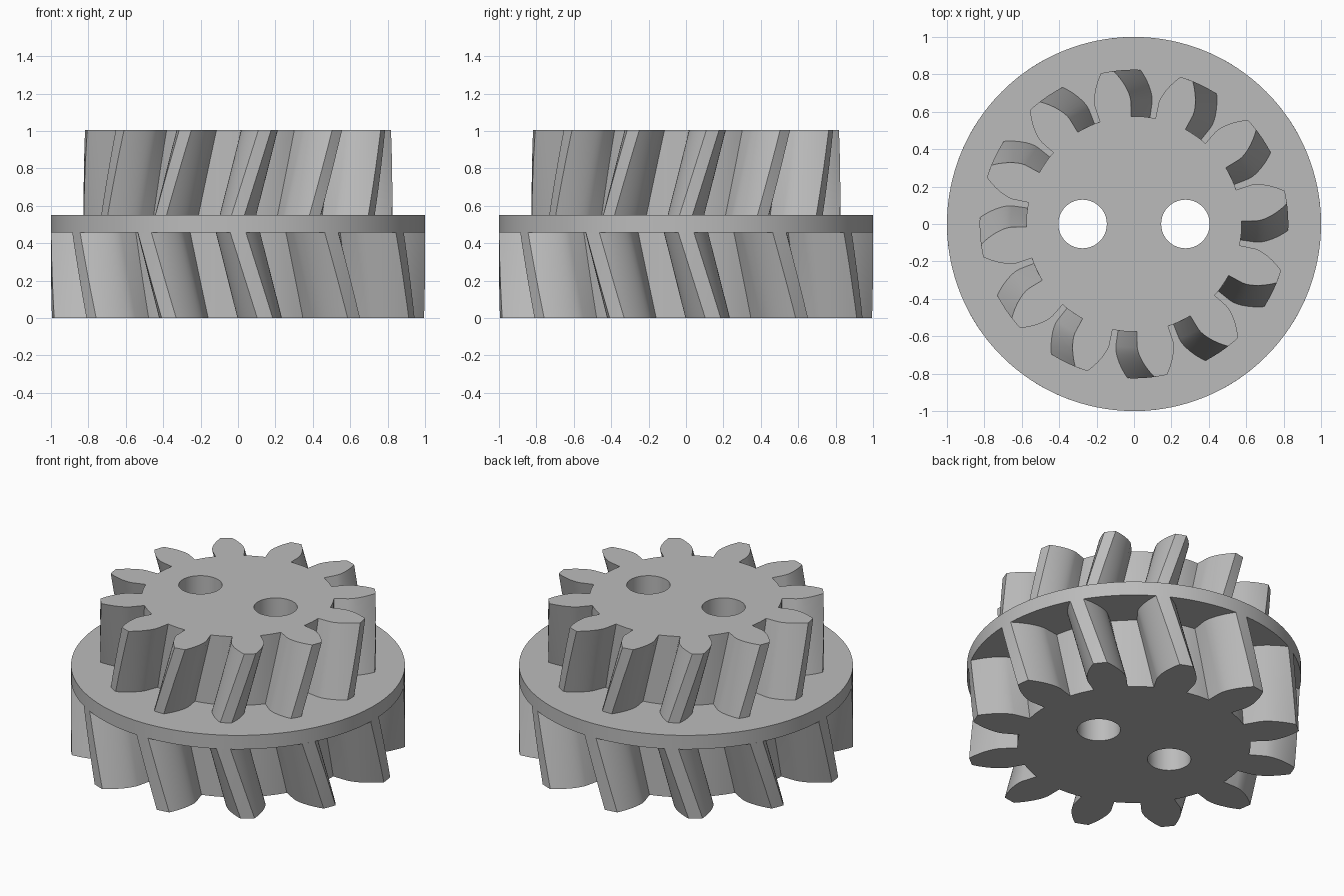
import bpy, bmesh, math

cube = bpy.data.objects.get("Cube")
if cube:
    bpy.data.objects.remove(cube, do_unlink=True)

TEETH = 12
HOLE_X, HOLE_R = 0.275, 0.13

grey = bpy.data.materials.new("plain grey")
grey.use_nodes = True
colour = (0.5, 0.5, 0.5, 1)
grey.diffuse_color = colour
grey.node_tree.nodes["Principled BSDF"].inputs["Base Color"].default_value = colour


def circle(radius, count, cx=0.0):
    return [(cx + radius * math.cos(math.tau * i / count),
             radius * math.sin(math.tau * i / count)) for i in range(count)]


def gear_outline(tip):
    """Involute gear profile with a tooth centred on the x axis."""
    root, base = tip * 0.698, tip * 0.8
    half = math.radians(8.5)
    flank = [(root, half)]
    for i in range(9):
        r = base + (tip - base) * i / 8
        a = math.acos(base / r)
        flank.append((r, half - (math.tan(a) - a)))
    # Right flank, land, left flank, then the root arc to the next tooth
    tooth = [(r, -a) for r, a in flank] + [(tip, 0)] + flank[::-1]
    gap = math.tau / TEETH - 2 * half
    tooth += [(root, half + gap * i / 4) for i in range(1, 4)]
    return [(r * math.cos(a + math.tau * t / TEETH), r * math.sin(a + math.tau * t / TEETH))
            for t in range(TEETH) for r, a in tooth]


def drilled_solid(name, outline, levels):
    """Stack the outline at (height, turn) levels, with two straight holes."""
    bm = bmesh.new()
    loops = [(outline, True)] + [(circle(HOLE_R, 40, x), False) for x in (-HOLE_X, HOLE_X)]
    ends = ([], [])
    for points, turning in loops:
        stack = levels if turning else (levels[0], levels[-1])
        rings = []
        for z, turn in stack:
            c, s = (math.cos(turn), math.sin(turn)) if turning else (1, 0)
            rings.append([bm.verts.new((x * c - y * s, x * s + y * c, z)) for x, y in points])
        n = len(points)
        for low, high in zip(rings, rings[1:]):
            for i in range(n):
                j = (i + 1) % n
                bm.faces.new((low[i], low[j], high[j], high[i]))
        for edges, ring in zip(ends, (rings[0], rings[-1])):
            edges += [bm.edges.get((ring[i], ring[(i + 1) % n])) for i in range(n)]
    for edges in ends:
        bmesh.ops.triangle_fill(bm, edges=edges, use_beauty=True)
    bmesh.ops.recalc_face_normals(bm, faces=bm.faces)
    mesh = bpy.data.meshes.new(name)
    bm.to_mesh(mesh)
    bm.free()
    mesh.materials.append(grey)
    obj = bpy.data.objects.new(name, mesh)
    bpy.context.collection.objects.link(obj)
    bpy.ops.object.select_all(action='DESELECT')
    obj.select_set(True)
    bpy.context.view_layer.objects.active = obj
    bpy.ops.object.shade_smooth_by_angle(angle=math.radians(25))


def helix(z0, z1, turn0, turn1, steps=8):
    return [(z0 + (z1 - z0) * i / steps, math.radians(turn0 + (turn1 - turn0) * i / steps))
            for i in range(steps + 1)]


# Large helical gear below, plain flange, small helical gear above
drilled_solid("lower_gear", gear_outline(1.0), helix(0, 0.458, 8.3, 0))
drilled_solid("flange", circle(1.0, 128), [(0.458, 0), (0.55, 0)])
drilled_solid("upper_gear", gear_outline(0.825), helix(0.55, 1.005, 0, 10))
